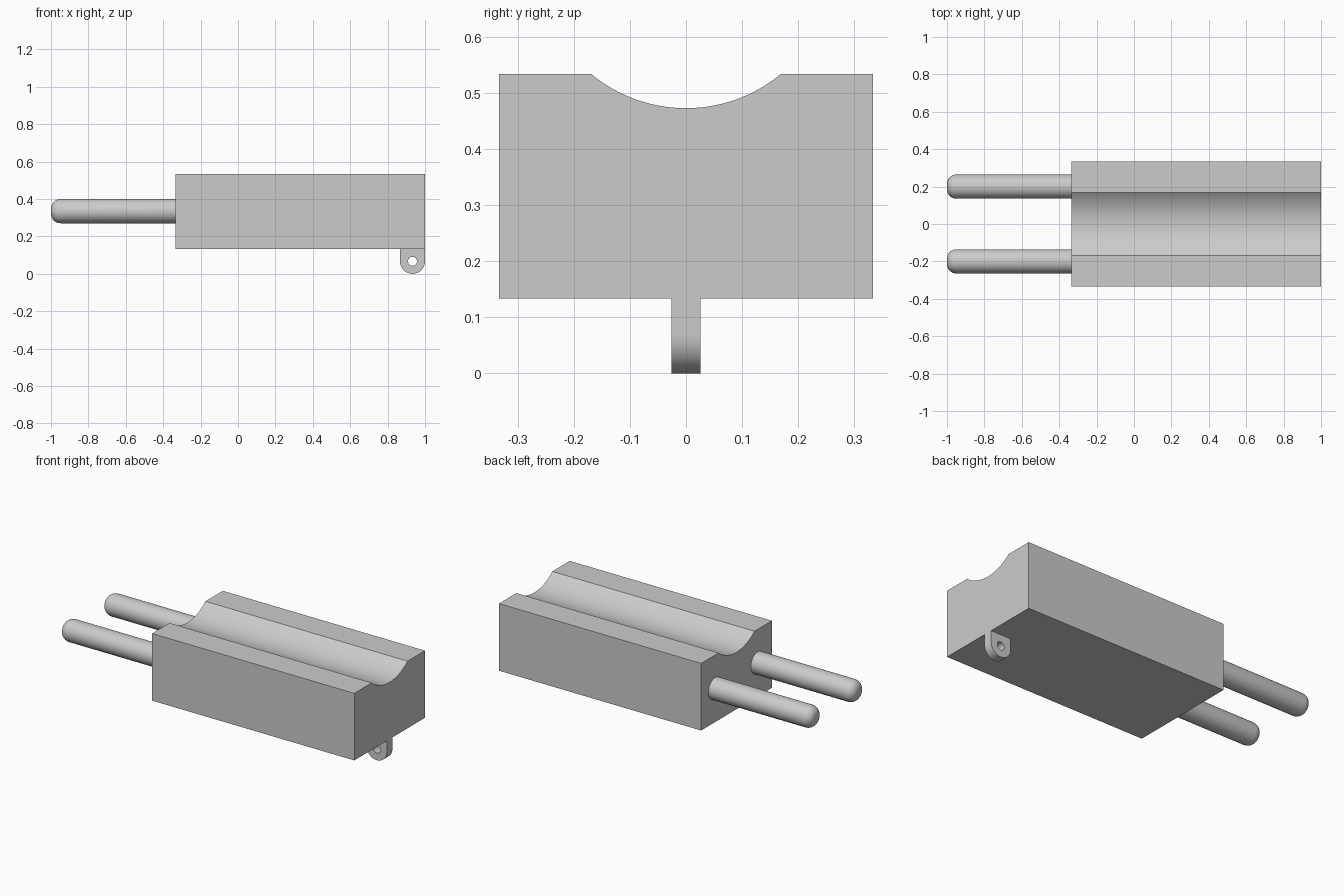
import bpy, bmesh
from math import sin, cos, pi, asin, radians

cube = bpy.data.objects.get("Cube")
if cube:
    bpy.data.objects.remove(cube, do_unlink=True)

GREY = (0.6, 0.6, 0.6, 1.0)
grey = bpy.data.materials.new("light grey")
grey.use_nodes = True
grey.diffuse_color = GREY
grey.node_tree.nodes["Principled BSDF"].inputs["Base Color"].default_value = GREY


def finish(bm, name):
    """Turn a bmesh into a shaded object."""
    bmesh.ops.recalc_face_normals(bm, faces=bm.faces)
    mesh = bpy.data.meshes.new(name)
    bm.to_mesh(mesh)
    bm.free()
    mesh.materials.append(grey)
    obj = bpy.data.objects.new(name, mesh)
    bpy.context.collection.objects.link(obj)
    bpy.ops.object.select_all(action='DESELECT')
    obj.select_set(True)
    bpy.context.view_layer.objects.active = obj
    bpy.ops.object.shade_smooth_by_angle(angle=radians(30))
    return obj


def extrude(bm, vec):
    """Give the flat faces of a bmesh thickness along a vector."""
    new = bmesh.ops.extrude_face_region(bm, geom=bm.faces[:], use_keep_orig=True)["geom"]
    verts = [g for g in new if isinstance(g, bmesh.types.BMVert)]
    bmesh.ops.translate(bm, verts=verts, vec=vec)


# Block with a shallow round channel along its top
X0, X1, BOTTOM, TOP, HALF = -0.333, 1.0, 0.134, 0.534, 0.333
GROOVE_HALF, GROOVE_DEPTH, STEPS = 0.169, 0.061, 32
radius = (GROOVE_HALF ** 2 + GROOVE_DEPTH ** 2) / (2 * GROOVE_DEPTH)
centre_z = TOP - GROOVE_DEPTH + radius
sweep = asin(GROOVE_HALF / radius)
angles = [sweep * (2 * i / STEPS - 1) for i in range(STEPS + 1)]
profile = [(-HALF, TOP)]
profile += [(radius * sin(a), centre_z - radius * cos(a)) for a in angles]
profile += [(HALF, TOP), (HALF, BOTTOM), (-HALF, BOTTOM)]
bm = bmesh.new()
bm.faces.new([bm.verts.new((X0, y, z)) for y, z in profile])
extrude(bm, (X1 - X0, 0, 0))
finish(bm, "block")

# Two round pins with filleted tips
PIN_R, PIN_Z, FILLET = 0.0645, 0.335, 0.05
for name, y in (("front_pin", -0.2), ("back_pin", 0.2)):
    outline = [(X0, PIN_R)]
    for i in range(9):
        a = i / 8 * pi / 2
        outline.append((-1 + FILLET * (1 - cos(a)), PIN_R - FILLET * (1 - sin(a))))
    outline[1:] = outline[:0:-1]
    outline.append((-1, 0))
    bm = bmesh.new()
    line = [bm.verts.new((x, y + r, PIN_Z)) for x, r in outline]
    edges = [bm.edges.new(pair) for pair in zip(line, line[1:])]
    bmesh.ops.spin(bm, geom=line + edges, cent=(0, y, PIN_Z), axis=(1, 0, 0),
                   angle=2 * pi, steps=40)
    bmesh.ops.remove_doubles(bm, verts=bm.verts, dist=0.0001)
    finish(bm, name)

# Eyelet tab below the block: square above, round below, pierced by a hole
TAB_R, HOLE_R, TAB_Y, SEGS = 0.067, 0.024, 0.026, 48
bm = bmesh.new()
inner, outer = [], []
for i in range(SEGS):
    c, s = cos(2 * pi * i / SEGS), sin(2 * pi * i / SEGS)
    reach = TAB_R / max(abs(c), s) if s > 0 else TAB_R
    for ring, r in ((inner, HOLE_R), (outer, reach)):
        ring.append(bm.verts.new((X1 - TAB_R + r * c, -TAB_Y, TAB_R + r * s)))
for i in range(SEGS):
    j = (i + 1) % SEGS
    bm.faces.new((inner[i], outer[i], outer[j], inner[j]))
extrude(bm, (0, 2 * TAB_Y, 0))
finish(bm, "eyelet_tab")
